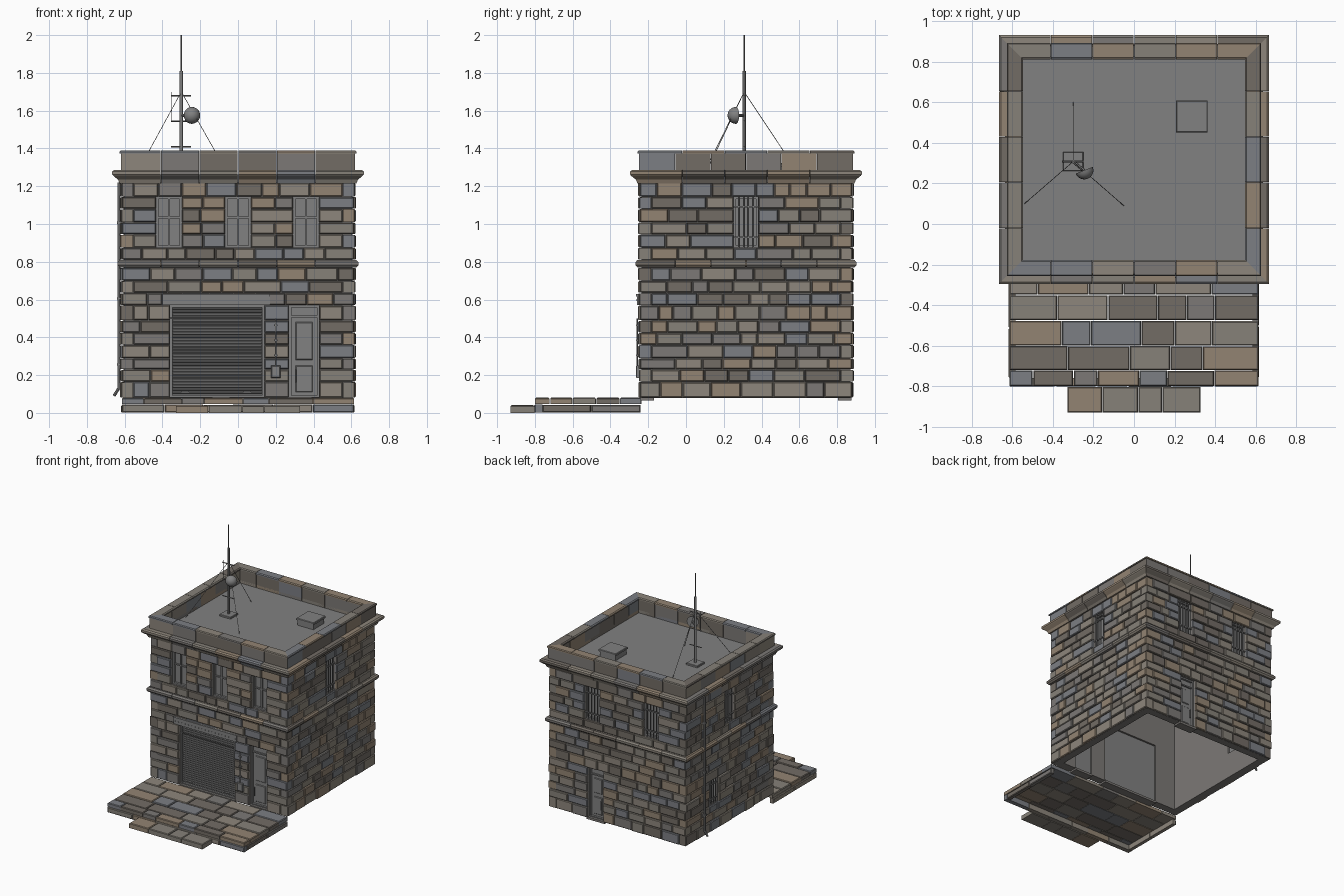
import bpy, bmesh, random
from mathutils import Vector as V, Matrix

if "Cube" in bpy.data.objects:
    bpy.data.objects.remove(bpy.data.objects["Cube"])

random.seed(4)
COLS = [(.20, .19, .18), (.24, .22, .19), (.27, .24, .20), (.20, .21, .23), (.29, .23, .17), (.17, .15, .13)]
STONES = []
for i, c in enumerate(COLS):
    m = bpy.data.materials.new(f"stone_{i}")
    m.diffuse_color = (*c, 1)
    m.use_nodes = True
    m.node_tree.nodes["Principled BSDF"].inputs["Base Color"].default_value = m.diffuse_color
    STONES.append(m)
METAL = bpy.data.materials.new("dark_grey")
METAL.diffuse_color = (.22, .22, .22, 1)
METAL.use_nodes = True
METAL.node_tree.nodes["Principled BSDF"].inputs["Base Color"].default_value = METAL.diffuse_color
HX, HY, CY = .615, .5625, .3175
X, Y, Z = V((1, 0, 0)), V((0, 1, 0)), V((0, 0, 1))
# frames: origin, along, outward, up, half length
FRONT = (V((0, CY - HY, 0)), X, -Y, Z, HX)
BACK = (V((0, CY + HY, 0)), X, Y, Z, HX)
LEFT = (V((-HX, CY, 0)), Y, -X, Z, HY)
RIGHT = (V((HX, CY, 0)), Y, X, Z, HY)
WALLS = [FRONT, RIGHT, BACK, LEFT]
FLOOR = (V((0, 0, 0)), X, Z, Y, HX)


def finish(name, bm, mats, smooth=False):
    bmesh.ops.recalc_face_normals(bm, faces=bm.faces[:])
    me = bpy.data.meshes.new(name)
    bm.to_mesh(me)
    bm.free()
    for m in mats:
        me.materials.append(m)
    ob = bpy.data.objects.new(name, me)
    bpy.context.collection.objects.link(ob)
    if smooth:
        bpy.context.view_layer.objects.active = ob
        ob.select_set(True)
        bpy.ops.object.shade_smooth_by_angle()
        ob.select_set(False)


def loft(bm, rings, mat=0):
    """Join rings of points, capped at both ends."""
    vs = [[bm.verts.new(p) for p in r] for r in rings]
    n = len(vs[0])
    fs = [bm.faces.new(vs[0]), bm.faces.new(vs[-1])]
    for a, b in zip(vs, vs[1:]):
        fs += [bm.faces.new((a[i], a[(i + 1) % n], b[(i + 1) % n], b[i])) for i in range(n)]
    for f in fs:
        f.material_index = mat


def block(bm, fr, u0, u1, w0, w1, d0, d1, bev=0.0, mat=0):
    """Box on a wall frame; outer face chamfered by bev."""
    o, u, n, w, _ = fr
    ring = lambda d, k: [o + u * a + w * b + n * d for a, b in
                         ((u0 + k, w0 + k), (u1 - k, w0 + k), (u1 - k, w1 - k), (u0 + k, w1 - k))]
    loft(bm, [ring(d0, 0), ring(d1 - bev, 0), ring(d1, bev)] if bev else [ring(d0, 0), ring(d1, 0)], mat)


def row(bm, fr, a, b, w0, w1, d0, size, jit=.01, gap=.0015):
    """Row of random stones from a to b."""
    n = max(1, round((b - a) / (size * random.uniform(.85, 1.15))))
    ws = [random.uniform(.65, 1.35) for _ in range(n)]
    p = a
    for k in ws:
        q = p + (b - a) * k / sum(ws)
        block(bm, fr, p + gap, q - gap, w0 + gap, w1 - gap * random.uniform(1, 3), d0,
              random.uniform(0, jit), .005, random.randrange(6))
        p = q


def rod(bm, p, q, r, seg=8):
    p, q = V(p), V(q)
    M = Matrix.Translation((p + q) / 2) @ (q - p).to_track_quat('Z', 'Y').to_matrix().to_4x4()
    bmesh.ops.create_cone(bm, cap_ends=True, segments=seg, radius1=r, radius2=r, depth=(q - p).length, matrix=M)


# openings in wall coordinates: wall, u0, u1, z0, z1, kind
OPEN = [(FRONT, -.36, .14, .08, .57, 'shutter'), (FRONT, .27, .43, .08, .57, 'door'),
        (BACK, .13, .27, .08, .49, 'door')]
OPEN += [(FRONT, c - .068, c + .068, .875, 1.145, 'window') for c in (-.365, 0, .36)]
OPEN += [(BACK, c - .068, c + .068, .875, 1.145, 'bars') for c in (-.3, .23)]
OPEN += [(RIGHT, -.065, .065, .875, 1.145, 'bars'), (LEFT, -.065, .065, .875, 1.145, 'bars'),
         (LEFT, .14, .26, .29, .49, 'bars')]

# stone walls with a recessed mortar core
bm, core = bmesh.new(), bmesh.new()
LEVELS = [.08, .165, .23, .29, .36, .425, .49, .57, .635, .70, .77, .81, .875, .945, 1.01, 1.08, 1.145, 1.22]
for ci, (z0, z1) in enumerate(zip(LEVELS, LEVELS[1:])):
    for wi, fr in enumerate(WALLS):
        h = fr[4]
        cuts = sorted((o[1], o[2]) for o in OPEN if o[0] is fr and o[3] < z1 - .001 and o[4] > z0 + .001)
        edges = [-h] + [e for c in cuts for e in c] + [h]
        for a, b in zip(edges[::2], edges[1::2]):
            trim = 0 if (ci + wi) % 2 else .06
            ca = a + (.012 if wi % 2 == 0 else .07) * (a == -h)
            cb = b - (.012 if wi % 2 == 0 else .07) * (b == h)
            block(core, fr, ca, cb, z0, z1, -.07, -.010)
            row(bm, fr, a + trim * (a == -h), b - trim * (b == h), z0, z1, -.06, .135)
finish("stone_walls", bm, STONES)
finish("wall_core", core, [STONES[0]])


def moulding(name, prof, size):
    """Profile of (outward, z) swept round the walls in mitred blocks."""
    bm = bmesh.new()
    for o, u, n, w, h in WALLS:
        k = max(2, round(2 * h / size))
        for i in range(k):
            ends = []
            for j, g in ((i, .0015), (i + 1, -.0015)):
                s = -1 if j == 0 else 1 if j == k else 0
                ends.append([o + u * (-h + 2 * h * j / k + (s * d if s else g)) + n * d + w * z for d, z in prof])
            loft(bm, ends, random.randrange(6))
    finish(name, bm, STONES)


moulding("string_course", [(-.05, .77), (.012, .77), (.022, .782), (.022, .798), (.012, .81), (-.05, .81)], .2)
moulding("cornice", [(-.06, 1.215), (.012, 1.215), (.02, 1.235), (.045, 1.255), (.051, 1.262), (.051, 1.278),
                     (.04, 1.286), (-.06, 1.286)], .22)
moulding("parapet", [(-.06, 1.25), (-.06, 1.374), (.005, 1.374), (.005, 1.286)], .2)
moulding("coping", [(-.068, 1.372), (-.068, 1.382), (-.06, 1.388), (.006, 1.388), (.012, 1.382), (.012, 1.372)], .22)

# roof deck and hatch
bm = bmesh.new()
block(bm, FLOOR, -.56, .56, CY - .51, CY + .51, 1.22, 1.262)
finish("roof_deck", bm, [METAL])
bm = bmesh.new()
block(bm, FLOOR, .215, .355, .46, .60, 1.26, 1.305)
block(bm, FLOOR, .207, .363, .452, .608, 1.305, 1.322, .004)
finish("roof_hatch", bm, [METAL])

# windows, doors and roller shutter
for i, (fr, a, b, z0, z1, kind) in enumerate(OPEN):
    bm = bmesh.new()
    block(bm, fr, a, b, z0, z1, -.055, -.042)
    t = .012
    for q in ((a, a + t, z0, z1), (b - t, b, z0, z1), (a + t, b - t, z1 - t, z1), (a + t, b - t, z0, z0 + t)):
        block(bm, fr, *q, -.055, -.025)
    o, u, n, w, _ = fr
    at = lambda x, d, z: o + u * x + n * d + w * z
    if kind == 'bars':
        for k in range(1, 5):
            x = a + (b - a) * k / 5
            rod(bm, at(x, -.014, z0), at(x, -.014, z1), .004)
        for k in (.2, .8):
            z = z0 + (z1 - z0) * k
            block(bm, fr, a, b, z - .004, z + .004, -.02, -.01)
    elif kind == 'window':
        block(bm, fr, (a + b) / 2 - .005, (a + b) / 2 + .005, z0, z1, -.045, -.03)
        block(bm, fr, a, b, 1.03, 1.04, -.045, -.03)
    elif kind == 'door':
        block(bm, fr, a + t, b - t, z1 - .065, z1 - .055, -.05, -.03)
        for p, q in ((z0 + .03, z0 + .17), (z0 + .2, z1 - .09)):
            block(bm, fr, a + .035, b - .035, p, q, -.045, -.036, .004)
        rod(bm, at(a + .035, -.022, z0 + .08), at(a + .035, -.022, z0 + .15), .004)
    else:
        for k in range(28):
            z = z0 + .02 + k * .0165
            block(bm, fr, a + t, b - t, z, z + .015, -.045, -.034, .004)
        rod(bm, at(a, -.02, .5), at(b - .02, -.02, .5), .004)
        for x in (-.28, .05):
            block(bm, fr, x - .02, x + .02, .11, .118, -.04, -.02)
    finish(f"{kind}_{i}", bm, [METAL])

# lintel with rivets over the shutter
bm = bmesh.new()
block(bm, FRONT, -.40, .17, .572, .615, -.05, .014)
block(bm, FRONT, -.40, .17, .615, .63, -.05, .02)
for k in range(19):
    x = -.385 + k * .03
    rod(bm, (x, -.258, .597), (x, -.263, .597), .005, 6)
finish("shutter_lintel", bm, [METAL])

# intercom box and conduit
bm = bmesh.new()
block(bm, FRONT, .175, .225, .185, .25, 0, .02, .004)
rod(bm, (.2, -.259, .25), (.2, -.259, .5), .004)
for z in (.3, .38, .46):
    block(bm, FRONT, .19, .21, z, z + .008, 0, .019)
finish("intercom", bm, [METAL])

# thresholds under the doors
bm = bmesh.new()
for fr, a, b in ((FRONT, -.36, .14), (FRONT, .27, .43), (BACK, .12, .28)):
    block(bm, fr, a, b, .066, .084, -.075, -.005)
finish("thresholds", bm, [STONES[0]])

# drainpipe on the left wall
bm = bmesh.new()
rod(bm, (-.631, .66, 1.22), (-.631, .66, .125), .008)
rod(bm, (-.631, .66, .13), (-.657, .66, .09), .008)
for z in (.25, .6, 1.0):
    block(bm, LEFT, .66 - CY - .014, .66 - CY + .014, z, z + .012, -.01, .026)
finish("drainpipe", bm, [METAL], True)

# terrace pavers, kerb and step
bm = bmesh.new()
rows = [-.80, -.72, -.60, -.475, -.35, -.235]
TOP = (V((0, 0, .077)), X, Z, Y, HX)
for p, q in zip(rows, rows[1:]):
    row(bm, TOP, -HX, HX, p, q, -.03, .2, .005)
finish("terrace_pavers", bm, STONES)
bm = bmesh.new()
row(bm, (V((0, -.80, 0)), X, -Y, Z, HX), -.615, .615, 0, .046, -.04, .2, .004)
for s in (-1, 1):
    row(bm, (V((s * HX, 0, 0)), Y, X * s, Z, 0), -.76, -.24, 0, .046, -.03, .2, .004)
finish("terrace_kerb", bm, STONES)
bm = bmesh.new()
row(bm, (V((0, 0, .037)), X, Z, Y, 0), -.33, .33, -.93, -.80, -.037, .165, .004)
finish("front_step", bm, STONES)

# antenna mast with rungs, guy wires and dish
bm = bmesh.new()
mx, my = -.30, .308
block(bm, FLOOR, mx - .05, mx + .05, my - .047, my + .047, 1.26, 1.277, .003)
rod(bm, (mx, my, 1.27), (mx, my, 1.81), .009, 12)
rod(bm, (mx, my, 1.81), (mx, my, 2.0), .0035)
for z in (1.41, 1.545, 1.68):
    rod(bm, (mx - .055, my, z), (mx + .05, my, z), .004)
rod(bm, (mx - .05, my, 1.545), (mx - .05, my, 1.70), .002, 6)
for x, y in ((-.54, .10), (-.05, .09), (mx, .60)):
    rod(bm, (mx, my, 1.70), (x, y, 1.26), .0018, 6)
rod(bm, (mx, my, 1.575), (-.245, .262, 1.575), .008)
finish("antenna_mast", bm, [METAL], True)
bm = bmesh.new()
bmesh.ops.create_uvsphere(bm, u_segments=20, v_segments=12, radius=.045)
bmesh.ops.delete(bm, geom=[v for v in bm.verts if v.co.z < -.001], context='VERTS')
bmesh.ops.holes_fill(bm, edges=bm.edges[:], sides=0)
bmesh.ops.transform(bm, verts=bm.verts[:], matrix=Matrix.Translation((-.245, .265, 1.575)) @
                    V((.35, -.9, 0)).to_track_quat('Z', 'Y').to_matrix().to_4x4())
finish("antenna_dish", bm, [METAL], True)
